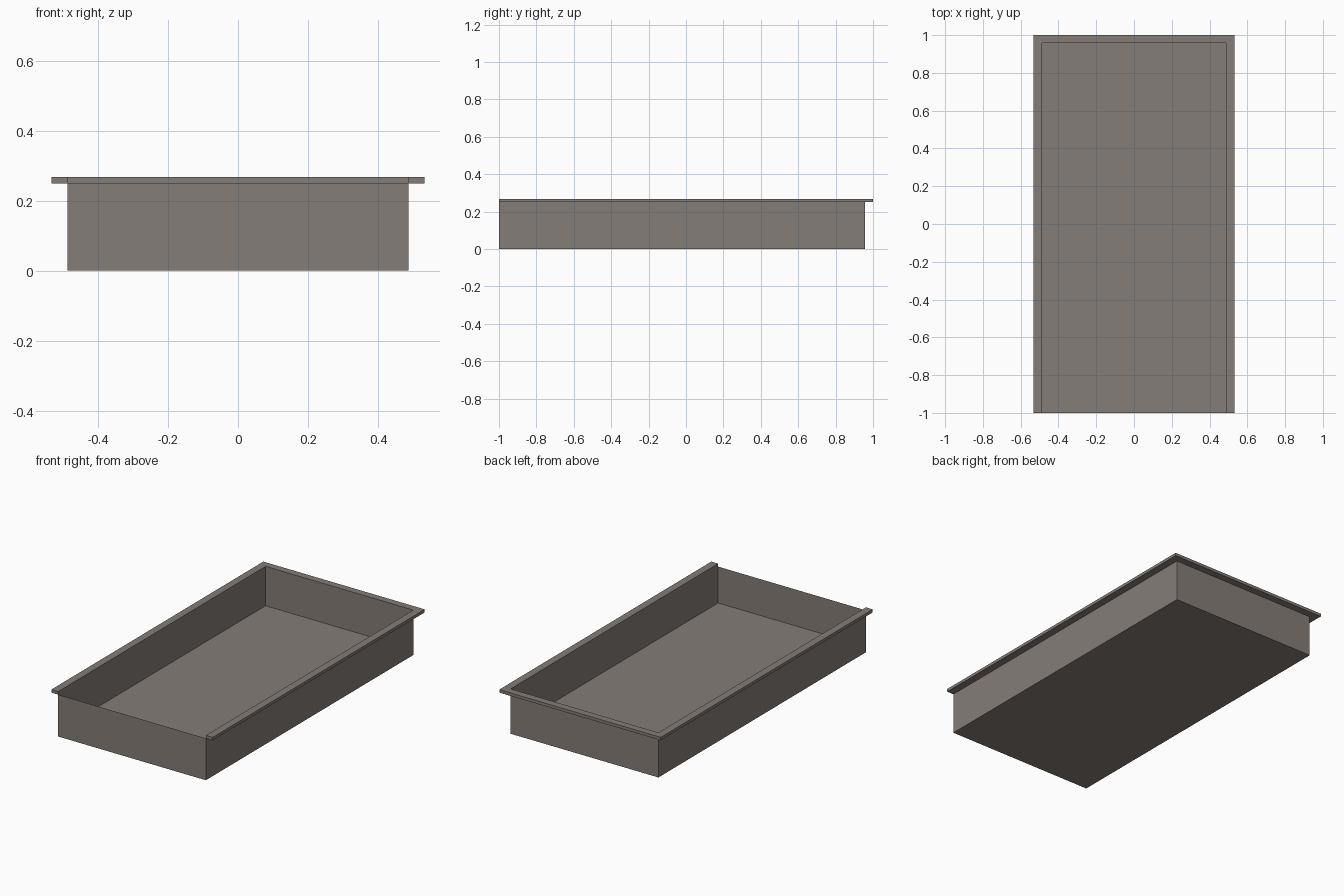
import bpy, bmesh

if "Cube" in bpy.data.objects:
    bpy.data.objects.remove(bpy.data.objects["Cube"])

W, BACK, FRONT = 0.488, 0.957, -1.0   # tray half width and ends
RW, RB = 0.533, 1.0                   # rim outer half width and back end
Z_RIM, Z_TOP, Z_FLOOR = 0.25, 0.268, 0.033

mat = bpy.data.materials.new("warm grey")
mat.diffuse_color = (0.235, 0.205, 0.188, 1)
mat.use_nodes = True
mat.node_tree.nodes["Principled BSDF"].inputs["Base Color"].default_value = mat.diffuse_color


def finish(name, bm):
    bmesh.ops.recalc_face_normals(bm, faces=bm.faces)
    me = bpy.data.meshes.new(name)
    bm.to_mesh(me)
    bm.free()
    me.materials.append(mat)
    ob = bpy.data.objects.new(name, me)
    bpy.context.collection.objects.link(ob)
    return ob


def extrude_up(bm, outline, z0, z1):
    base = bm.faces.new([bm.verts.new((x, y, z0)) for x, y in outline])
    ext = bmesh.ops.extrude_face_region(bm, geom=[base], use_keep_orig=True)["geom"]
    for v in ext:
        if isinstance(v, bmesh.types.BMVert):
            v.co.z = z1
    return [f for f in ext if isinstance(f, bmesh.types.BMFace)]


rect = [(-W, FRONT), (W, FRONT), (W, BACK), (-W, BACK)]

# tray body: thin sheet walls and underside, open at the top
bm = bmesh.new()
top = extrude_up(bm, rect, 0, Z_RIM)
bmesh.ops.delete(bm, geom=top, context='FACES_ONLY')
finish("tray_body", bm)

# raised inner floor
bm = bmesh.new()
bm.faces.new([bm.verts.new((x, y, Z_FLOOR)) for x, y in rect])
finish("tray_floor", bm)

# U-shaped rim, open along the front
bm = bmesh.new()
extrude_up(bm, [(-RW, FRONT), (-W, FRONT), (-W, BACK), (W, BACK), (W, FRONT),
                (RW, FRONT), (RW, RB), (-RW, RB)], Z_RIM, Z_TOP)
finish("rim", bm)
